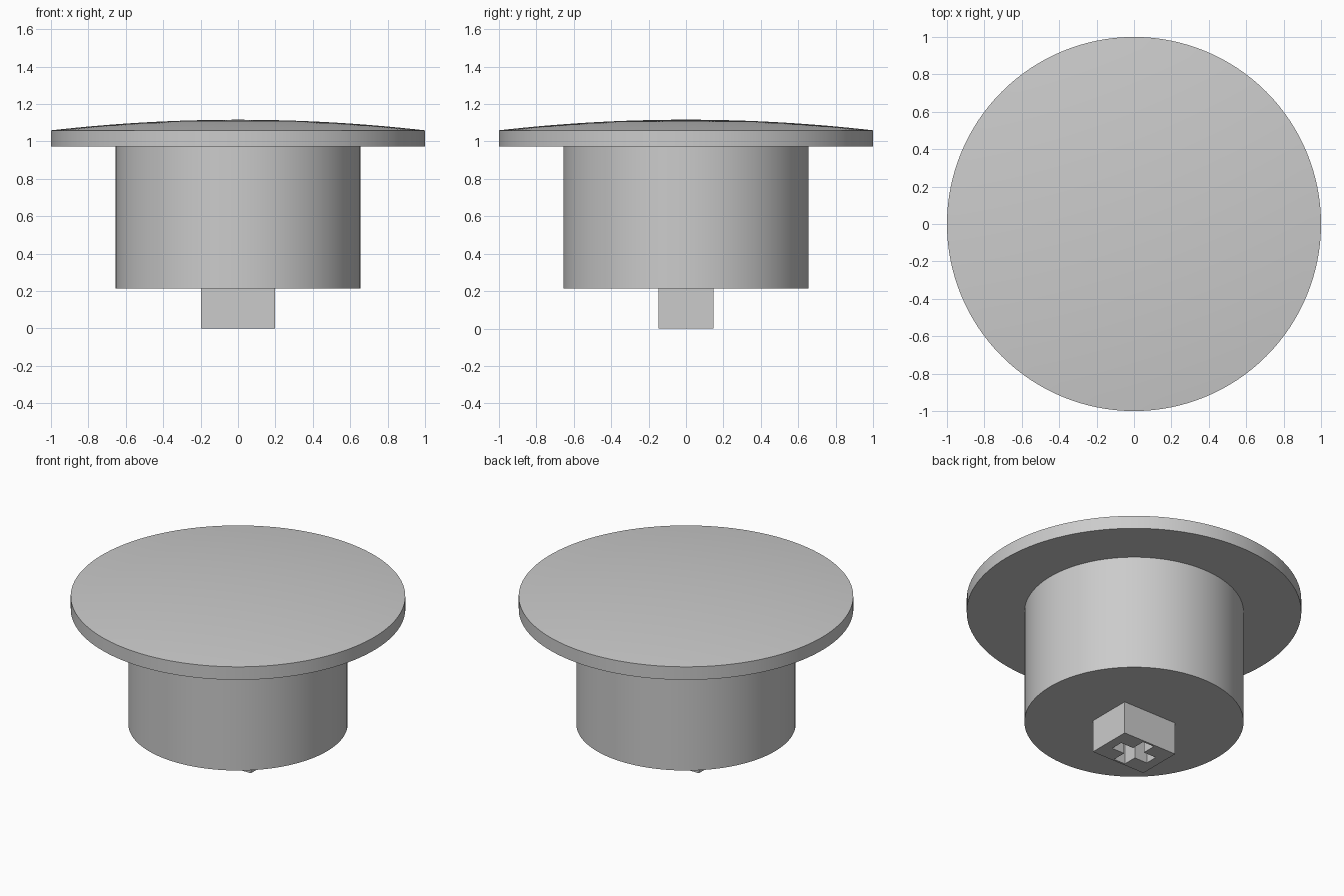
import bpy, bmesh, math
from mathutils import Vector

cube = bpy.data.objects.get("Cube")
if cube:
    bpy.data.objects.remove(cube, do_unlink=True)

grey = bpy.data.materials.new("light grey plastic")
grey.use_nodes = True
grey.diffuse_color = (0.6, 0.6, 0.6, 1)
grey.node_tree.nodes["Principled BSDF"].inputs["Base Color"].default_value = (0.6, 0.6, 0.6, 1)


def add_object(name, bm):
    bmesh.ops.recalc_face_normals(bm, faces=bm.faces)
    mesh = bpy.data.meshes.new(name)
    bm.to_mesh(mesh)
    bm.free()
    mesh.materials.append(grey)
    obj = bpy.data.objects.new(name, mesh)
    bpy.context.collection.objects.link(obj)
    return obj


def activate(obj):
    bpy.ops.object.select_all(action="DESELECT")
    obj.select_set(True)
    bpy.context.view_layer.objects.active = obj


def lathe(name, profile, steps=128):
    """Spin a (radius, height) profile around z."""
    bm = bmesh.new()
    verts = [bm.verts.new((r, 0, z)) for r, z in profile]
    edges = [bm.edges.new(pair) for pair in zip(verts, verts[1:])]
    bmesh.ops.spin(bm, geom=verts + edges, cent=(0, 0, 0), axis=(0, 0, 1),
                   angle=math.tau, steps=steps, use_merge=True)
    bmesh.ops.remove_doubles(bm, verts=bm.verts, dist=1e-5)
    obj = add_object(name, bm)
    activate(obj)
    bpy.ops.object.shade_smooth_by_angle(angle=math.radians(30))
    return obj


def prism(name, outline, bottom, top):
    """Extrude a flat outline upwards."""
    bm = bmesh.new()
    face = bm.faces.new([bm.verts.new((x, y, bottom)) for x, y in outline])
    result = bmesh.ops.extrude_face_region(bm, geom=[face], use_keep_orig=True)
    moved = [g for g in result["geom"] if isinstance(g, bmesh.types.BMVert)]
    bmesh.ops.translate(bm, verts=moved, vec=Vector((0, 0, top - bottom)))
    return add_object(name, bm)


# Heights shared between the parts
BODY_BOTTOM, CAP_BOTTOM, RIM_TOP, DOME_TOP = 0.214, 0.973, 1.059, 1.116

# Domed cap: flat underside, short rim, shallow spherical top
rise = DOME_TOP - RIM_TOP
sphere_r = (1 + rise ** 2) / (2 * rise)
rings = 16
dome = []
for i in range(rings + 1):
    r = 1 - i / rings
    dome.append((r, DOME_TOP - sphere_r + math.sqrt(sphere_r ** 2 - r ** 2)))
lathe("domed_cap", [(0, CAP_BOTTOM), (1, CAP_BOTTOM)] + dome)

# Cylindrical body under the cap
lathe("body", [(0, BODY_BOTTOM), (0.655, BODY_BOTTOM), (0.655, CAP_BOTTOM), (0, CAP_BOTTOM)])

# Rectangular stem with a cross-shaped socket
hx, hy = 0.197, 0.148
stem = prism("stem", [(-hx, -hy), (hx, -hy), (hx, hy), (-hx, hy)], 0, BODY_BOTTOM)

arm, half = 0.135, 0.042
corner = [(arm, -half), (arm, half), (half, half)]
cross = []
for quarter in range(4):
    for x, y in corner:
        for _ in range(quarter):
            x, y = -y, x
        cross.append((x, y))
cutter = prism("socket_cutter", cross, -0.1, BODY_BOTTOM - 0.01)
cutter.hide_render = True

activate(stem)
socket = stem.modifiers.new("socket", "BOOLEAN")
socket.operation = "DIFFERENCE"
socket.solver = "EXACT"
socket.object = cutter
bpy.ops.object.modifier_apply(modifier=socket.name)
bpy.data.objects.remove(cutter, do_unlink=True)
